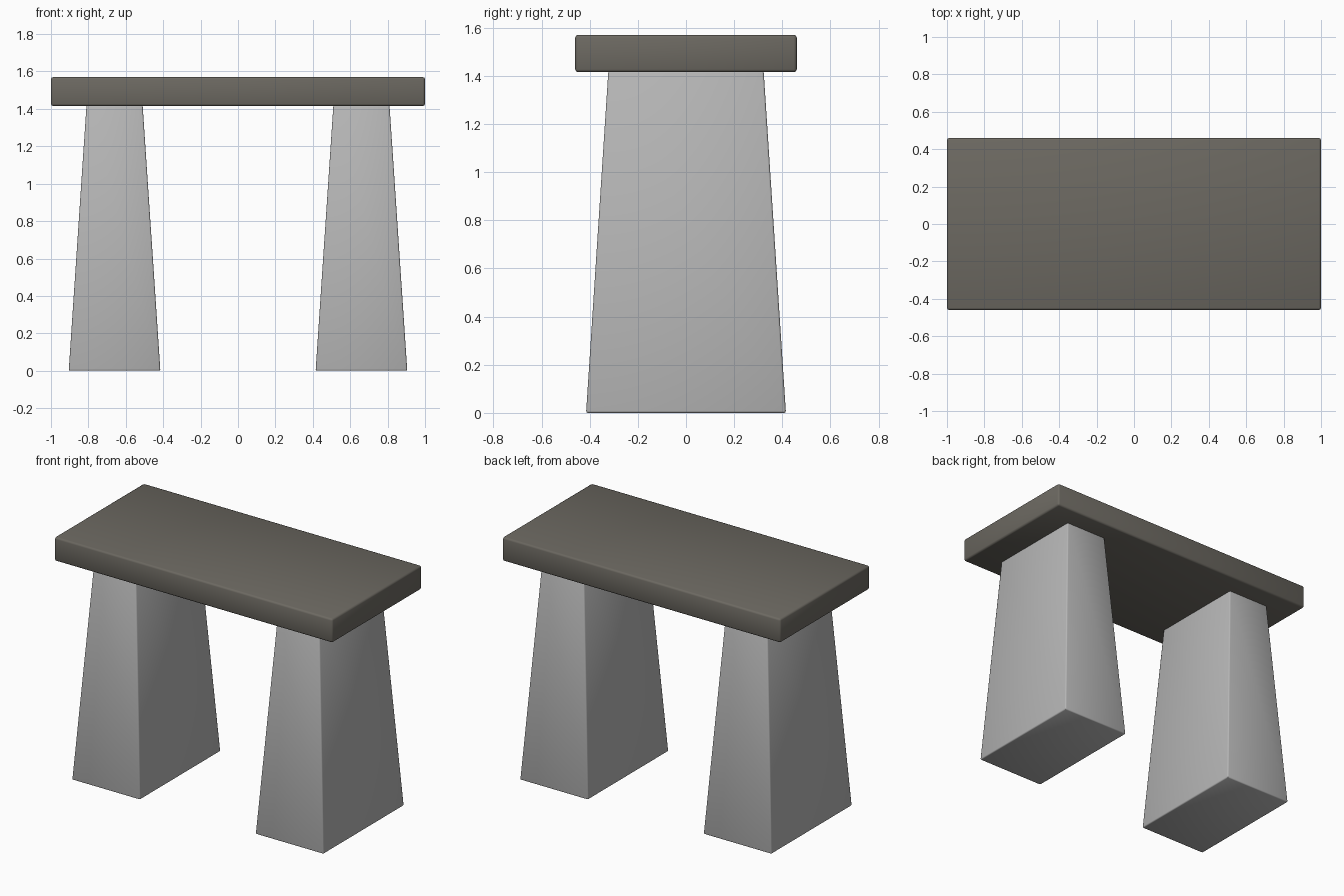
import bpy
import bmesh
from math import radians

cube = bpy.data.objects.get("Cube")
if cube:
    bpy.data.objects.remove(cube, do_unlink=True)


def make_material(name, colour):
    mat = bpy.data.materials.new(name)
    mat.use_nodes = True
    mat.diffuse_color = colour
    mat.node_tree.nodes["Principled BSDF"].inputs["Base Color"].default_value = colour
    return mat


def tapered_block(name, x, z0, z1, base, top, bevel, mat):
    """Rounded-edge block tapering from a base (x, y) size to a top size."""
    bm = bmesh.new()
    bmesh.ops.create_cube(bm, size=1)
    for v in bm.verts:
        size, z = (top, z1) if v.co.z > 0 else (base, z0)
        v.co = (v.co.x * size[0], v.co.y * size[1], z)
    bmesh.ops.bevel(bm, geom=bm.edges[:], offset=bevel, segments=2,
                    profile=0.5, affect='EDGES')
    mesh = bpy.data.meshes.new(name)
    bm.to_mesh(mesh)
    bm.free()
    mesh.materials.append(mat)
    obj = bpy.data.objects.new(name, mesh)
    obj.location.x = x
    bpy.context.collection.objects.link(obj)
    bpy.ops.object.select_all(action='DESELECT')
    obj.select_set(True)
    bpy.context.view_layer.objects.active = obj
    bpy.ops.object.shade_smooth_by_angle(angle=radians(50))
    return obj


pale_stone = make_material("pale_stone", (0.47, 0.47, 0.47, 1))
dark_stone = make_material("dark_stone", (0.15, 0.14, 0.12, 1))

# Two tapered supports
for side, x in (("left", 0.66), ("right", -0.66)):
    tapered_block(side + "_support", x, 0, 1.42, (0.49, 0.83), (0.3, 0.645),
                  0.008, pale_stone)

# Flat slab across the top
tapered_block("top_slab", 0, 1.415, 1.57, (2, 0.92), (2, 0.92), 0.012, dark_stone)
